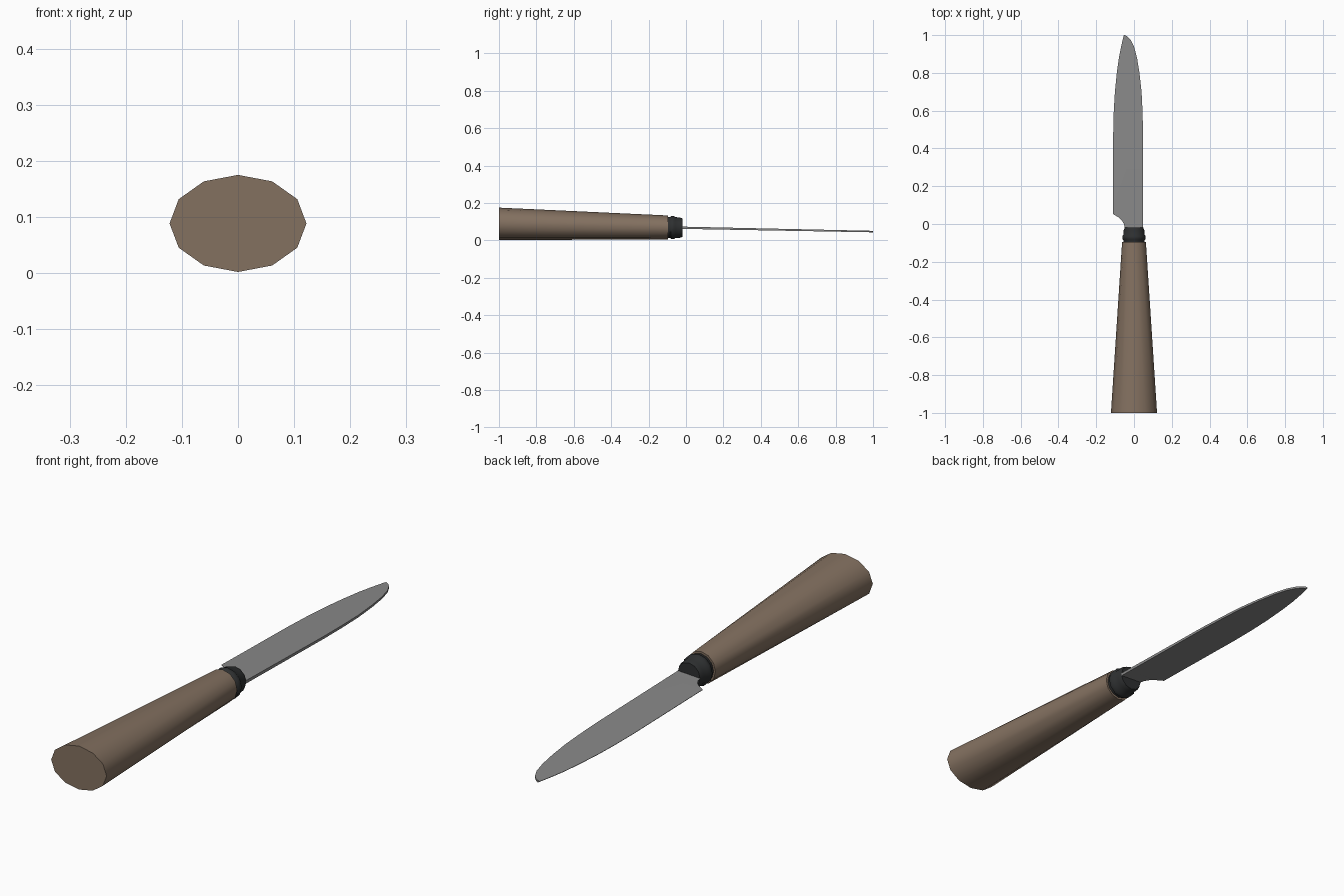
import bpy, bmesh, math

if "Cube" in bpy.data.objects:
    bpy.data.objects.remove(bpy.data.objects["Cube"])


def material(name, rgb):
    m = bpy.data.materials.new(name)
    m.diffuse_color = (*rgb, 1)
    m.use_nodes = True
    m.node_tree.nodes["Principled BSDF"].inputs["Base Color"].default_value = m.diffuse_color
    return m


wood = material("brown wood", (0.23, 0.165, 0.118))
black = material("black collar", (0.027, 0.029, 0.03))
steel = material("grey steel", (0.25, 0.25, 0.25))


def finish(name, bm, mat, angle):
    bmesh.ops.recalc_face_normals(bm, faces=bm.faces)
    me = bpy.data.meshes.new(name)
    bm.to_mesh(me)
    bm.free()
    me.materials.append(mat)
    ob = bpy.data.objects.new(name, me)
    bpy.context.collection.objects.link(ob)
    bpy.context.view_layer.objects.active = ob
    ob.select_set(True)
    bpy.ops.object.shade_smooth_by_angle(angle=math.radians(angle))
    ob.select_set(False)
    return ob


def loft(name, sections, mat, sides=12):
    """Skin elliptical sections (y, half width, half height, centre z)."""
    bm = bmesh.new()
    rings = []
    for y, rx, rz, cz in sections:
        rings.append([bm.verts.new((rx * math.cos(math.tau * i / sides), y,
                                    cz + rz * math.sin(math.tau * i / sides)))
                      for i in range(sides)])
    for a, b in zip(rings, rings[1:]):
        for i in range(sides):
            j = (i + 1) % sides
            bm.faces.new((a[i], a[j], b[j], b[i]))
    bm.faces.new(rings[0])
    bm.faces.new(rings[-1])
    return finish(name, bm, mat, 40)


# Tapered oval handle
loft("handle", [(-1, 0.122, 0.0865, 0.0885), (-0.095, 0.063, 0.064, 0.069)], wood)

# Ringed collar between handle and blade
loft("collar", [(-0.10, 0.055, 0.055, 0.069), (-0.085, 0.056, 0.056, 0.069),
                (-0.08, 0.061, 0.061, 0.068), (-0.065, 0.062, 0.062, 0.068),
                (-0.057, 0.056, 0.056, 0.068), (-0.035, 0.055, 0.055, 0.068),
                (-0.018, 0.049, 0.049, 0.068)], black)

# Blade: stations (y, cutting edge x, spine x), thick at the spine
stations = [(-0.03, -0.048, 0.048), (0.0, -0.053, 0.048), (0.02, -0.065, 0.048),
            (0.035, -0.082, 0.048), (0.052, -0.11, 0.048), (0.48, -0.11, 0.048),
            (0.6, -0.107, 0.045), (0.7, -0.101, 0.040), (0.8, -0.091, 0.029),
            (0.88, -0.080, 0.016), (0.94, -0.068, 0.000), (0.975, -0.060, -0.018),
            (0.992, -0.056, -0.034), (1.0, -0.053, -0.049)]
bm = bmesh.new()
loops = []
for y, edge, spine in stations:
    z = 0.067 - 0.02 * y
    t = 0.006 - 0.002 * max(y, 0)
    loops.append([bm.verts.new(p) for p in
                  ((edge, y, z - 0.0008), (spine, y, z - t),
                   (spine, y, z + t), (edge, y, z + 0.0008))])
for a, b in zip(loops, loops[1:]):
    for i in range(4):
        j = (i + 1) % 4
        bm.faces.new((a[i], a[j], b[j], b[i]))
bm.faces.new(loops[0])
bm.faces.new(loops[-1])
finish("blade", bm, steel, 30)
